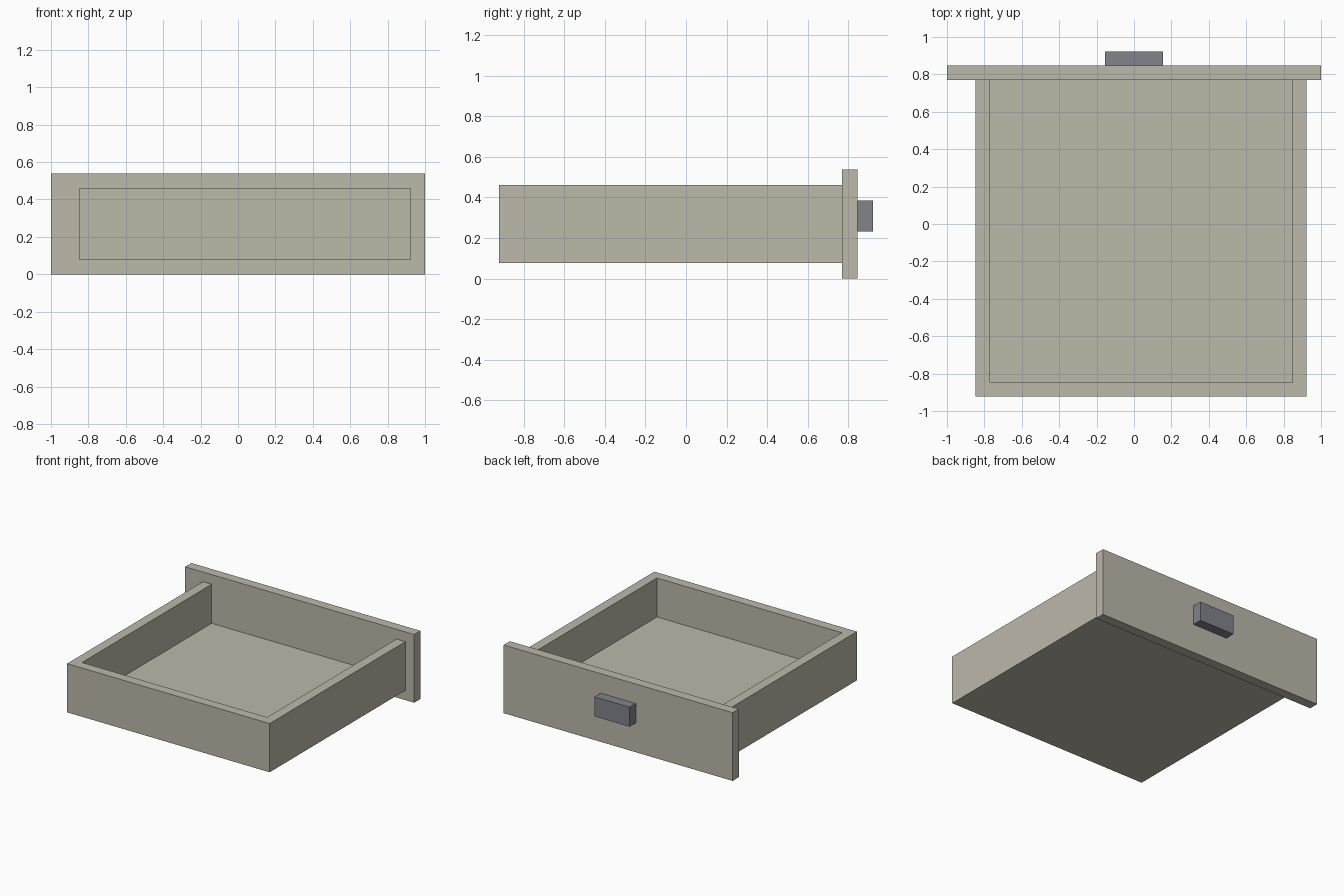
import bpy
import bmesh
from mathutils import Vector

if "Cube" in bpy.data.objects:
    bpy.data.objects.remove(bpy.data.objects["Cube"], do_unlink=True)

U = 1 / 13  # board thickness, the module for every size


def make_material(name, color):
    mat = bpy.data.materials.new(name)
    mat.use_nodes = True
    mat.diffuse_color = color
    mat.node_tree.nodes["Principled BSDF"].inputs["Base Color"].default_value = color
    return mat


def board(name, low, high, mat):
    """Box between two corners given in board thicknesses."""
    low, high = Vector(low) * U, Vector(high) * U
    size, centre = high - low, (low + high) / 2
    bm = bmesh.new()
    bmesh.ops.create_cube(bm, size=1)
    for v in bm.verts:
        v.co = Vector(a * b for a, b in zip(v.co, size))
    mesh = bpy.data.meshes.new(name)
    bm.to_mesh(mesh)
    bm.free()
    mesh.materials.append(mat)
    obj = bpy.data.objects.new(name, mesh)
    obj.location = centre
    bpy.context.collection.objects.link(obj)
    return obj


wood = make_material("pale_wood", (0.503, 0.479, 0.402, 1))
metal = make_material("grey_metal", (0.219, 0.227, 0.254, 1))

# Open tray, set slightly towards +x behind the face panel
board("right_wall", (-11, -12, 1), (-10, 10, 6), wood)
board("left_wall", (11, -12, 1), (12, 10, 6), wood)
board("end_wall", (-10, -12, 1), (11, -11, 6), wood)
board("floor", (-10, -11, 1), (11, 10, 2), wood)

# Face panel and its handle
board("face_panel", (-13, 10, 0), (13, 11, 7), wood)
board("handle", (-2, 11, 3), (2, 12, 5), metal)
